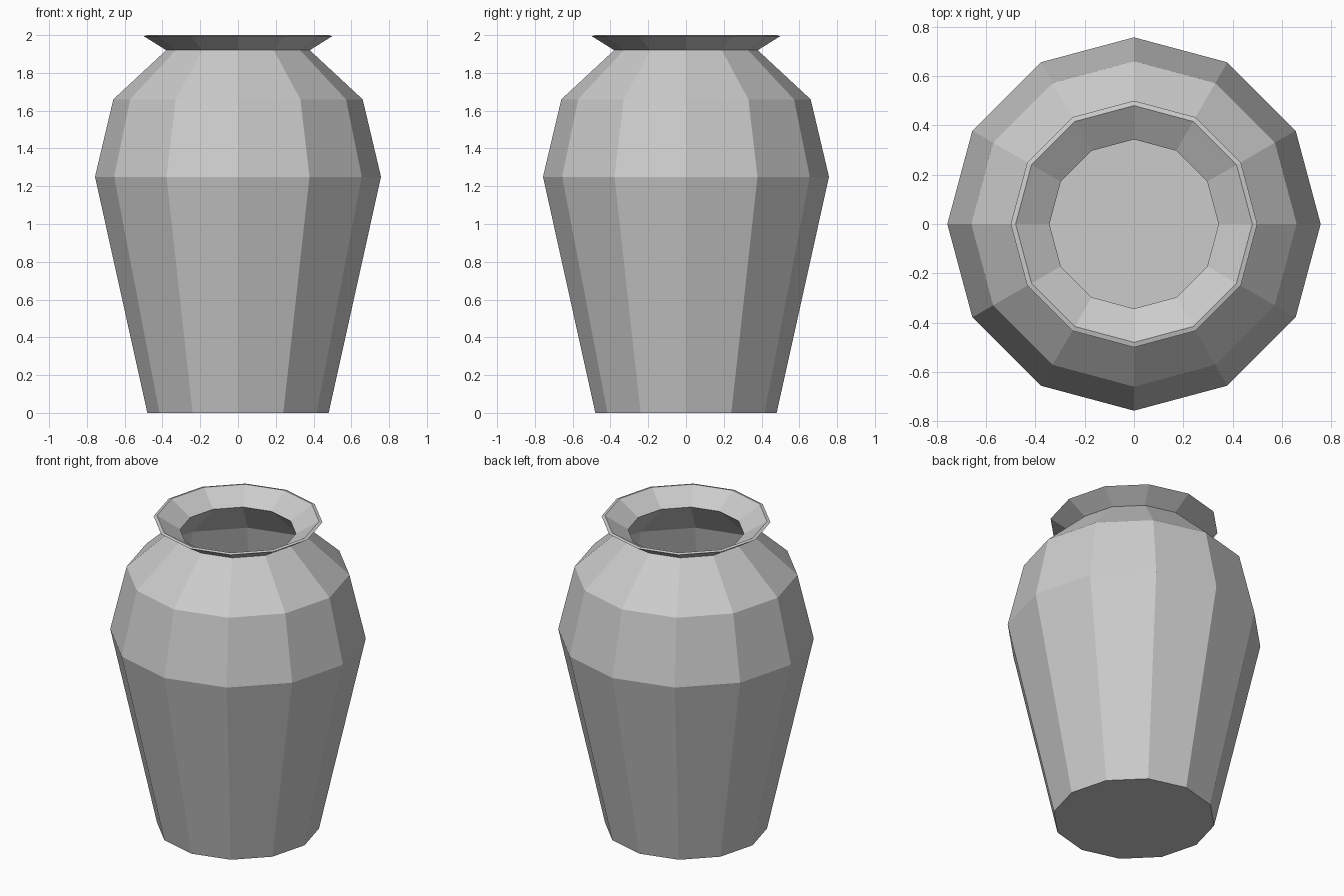
import bpy
import bmesh
from math import cos, sin, tau

SIDES = 12

# Remove the default cube
cube = bpy.data.objects.get("Cube")
if cube:
    bpy.data.objects.remove(cube, do_unlink=True)

# Single clay colour
clay = bpy.data.materials.new("grey_clay")
clay.use_nodes = True
grey = (0.6, 0.6, 0.6, 1)
clay.diffuse_color = grey
clay.node_tree.nodes["Principled BSDF"].inputs["Base Color"].default_value = grey


def lathe(name, profile, material):
    """Spin a (radius, height) profile into a faceted solid, capped at both ends."""
    bm = bmesh.new()
    rings = [[bm.verts.new((r * cos(tau * i / SIDES), r * sin(tau * i / SIDES), z))
              for i in range(SIDES)] for r, z in profile]
    for low, high in zip(rings, rings[1:]):
        for i in range(SIDES):
            j = (i + 1) % SIDES
            bm.faces.new((low[i], low[j], high[j], high[i]))
    bm.faces.new(list(reversed(rings[0])))
    bm.faces.new(rings[-1])
    mesh = bpy.data.meshes.new(name)
    bm.to_mesh(mesh)
    bm.free()
    mesh.materials.append(material)
    obj = bpy.data.objects.new(name, mesh)
    bpy.context.collection.objects.link(obj)
    return obj


# Outer wall from foot to lip, then the inner wall back down to the floor
outer = [(0.48, 0), (0.757, 1.25), (0.66, 1.66), (0.38, 1.92), (0.5, 1.995)]
inner = [(0.48, 2.0), (0.343, 1.915), (0.635, 1.645), (0.73, 1.25), (0.46, 0.03)]
lathe("vase", outer + inner, clay)
